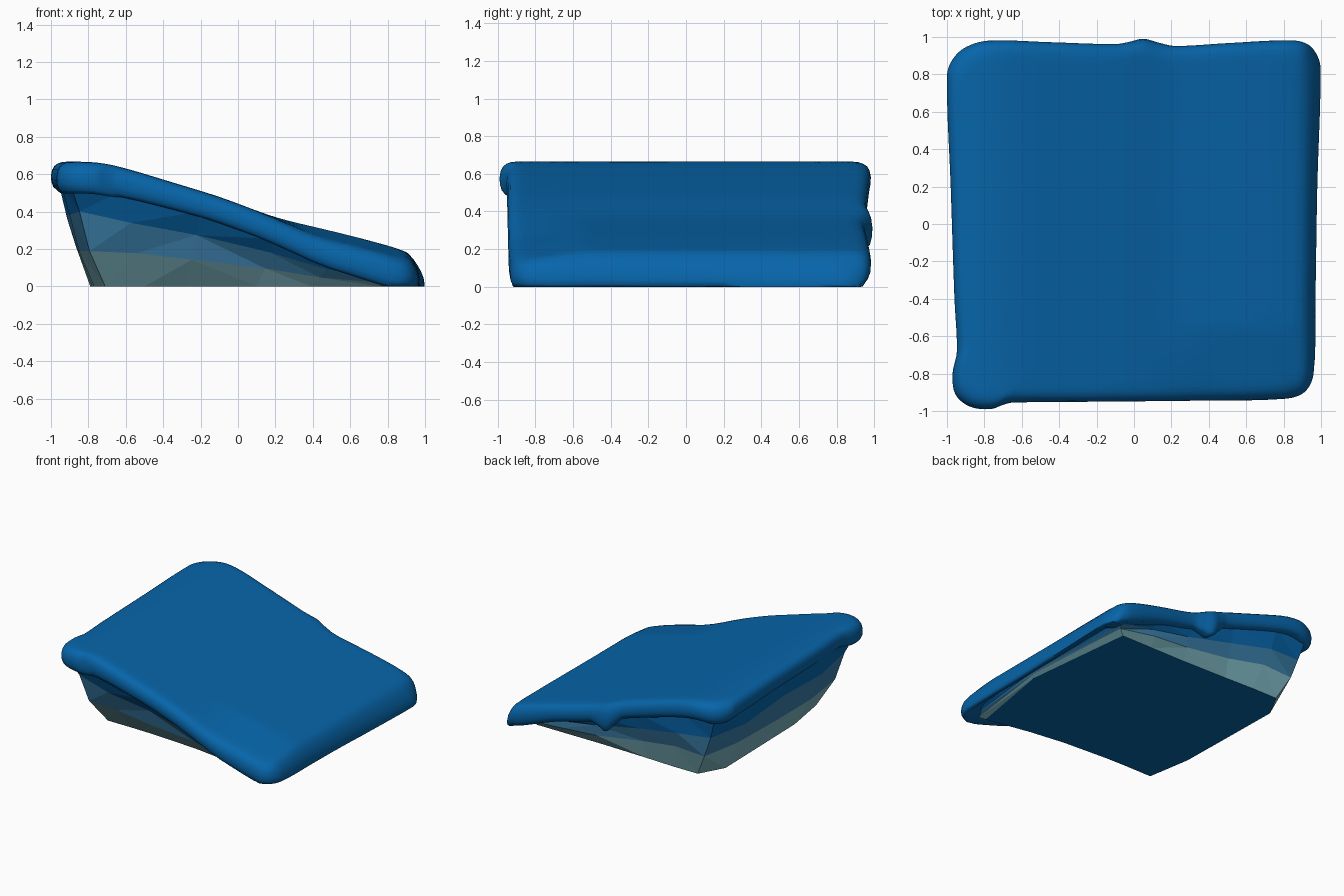
import bpy, bmesh, math, random
from mathutils import Vector

if "Cube" in bpy.data.objects:
    bpy.data.objects.remove(bpy.data.objects["Cube"])

random.seed(4)


def material(name, rgb):
    m = bpy.data.materials.new(name)
    m.diffuse_color = (*rgb, 1)
    m.use_nodes = True
    m.node_tree.nodes["Principled BSDF"].inputs["Base Color"].default_value = m.diffuse_color
    return m


BLUE = material("deep_blue", (0.002, 0.13, 0.40))
MID = material("slate_blue", (0.042, 0.20, 0.375))
PALE = material("pale_teal", (0.19, 0.43, 0.49))

# Slope profile (x, height), running down towards +x
SLOPE = [(-1.3, .668), (-.75, .666), (-.6, .632), (-.1, .48), (.2, .367),
         (.6, .272), (.82, .213), (.91, .18), (1.0, .075), (1.3, .03)]


def profile(x):
    for (x0, z0), (x1, z1) in zip(SLOPE, SLOPE[1:]):
        if x0 <= x <= x1:
            return z0 + (z1 - z0) * (x - x0) / (x1 - x0)


def top(x, y):
    # averaging rounds off the corners of the profile
    w = .08 if x < .7 else max(.02, .08 - (x - .7) * .3)
    z = sum(profile(x + w * k / 4) for k in range(-4, 5)) / 9
    # the front edge sags on the lower half
    ramp = min(1, max(0, (x - .1) / .4)) * min(1, max(0, (1.03 - x) / .2))
    edge = min(1, max(0, (-.55 - y) / .38))
    return z - .055 * ramp * ramp * (3 - 2 * ramp) * edge


# Sheet outline, counter-clockwise: x, y, extra hang of the lip
OUTLINE = [(-.65, -.955, .02), (-.2, -.95, 0), (.3, -.945, 0), (.8, -.935, .03),
           (.91, -.90, .03), (.96, -.80, 0), (.97, -.4, 0), (.98, .2, 0),
           (.998, .82, 0), (.98, .90, .03), (.93, .96, .03), (.84, .982, .03),
           (.5, .967, 0), (.22, .952, 0), (.13, .97, .04), (.05, .99, .08),
           (-.02, .975, .04), (-.1, .962, 0), (-.45, .972, 0), (-.78, .98, .01),
           (-.90, .945, .03), (-.97, .88, .03), (-1.0, .79, .01), (-.98, .2, 0),
           (-.96, -.4, 0), (-.947, -.68, 0), (-.97, -.80, .02),
           (-.955, -.91, .03), (-.88, -.975, .03), (-.77, -.99, .03), (-.70, -.967, .03)]


def smooth_loop(pts, steps):
    out, n = [], len(pts)
    for i in range(n):
        p = [Vector(pts[(i + k) % n]) for k in (-1, 0, 1, 2)]
        # tangents limited by the segment length
        d = (p[2] - p[1]).length
        m1 = (p[2] - p[0]).normalized() * d
        m2 = (p[3] - p[1]).normalized() * d
        for s in range(steps):
            t = s / steps
            out.append((2*t**3 - 3*t*t + 1) * p[1] + (t**3 - 2*t*t + t) * m1
                       + (3*t*t - 2*t**3) * p[2] + (t**3 - t*t) * m2)
    return out


def bridge(bm, a, b):
    n = len(a)
    return [bm.faces.new((a[i], a[(i + 1) % n], b[(i + 1) % n], b[i])) for i in range(n)]


def finish(bm, name, mats):
    bmesh.ops.recalc_face_normals(bm, faces=bm.faces)
    me = bpy.data.meshes.new(name)
    bm.to_mesh(me)
    bm.free()
    ob = bpy.data.objects.new(name, me)
    bpy.context.collection.objects.link(ob)
    for m in mats:
        me.materials.append(m)
    return ob


# Smooth sloping sheet with a rounded, overhanging lip
loop = smooth_loop(OUTLINE, 5)
bm = bmesh.new()
rings = [(1 - k / 24, 0) for k in range(1, 23)]              # inset, drop
rings += [(.055, .003), (.035, .010), (.018, .022), (.006, .042), (0, .07),
          (.002, .10), (.012, .125), (.03, .14), (.12, .13)]
rows = []
for inset, drop in rings:
    row = []
    for p in loop:
        x, y = p.x * (1 - inset), p.y * (1 - inset)
        hang = max(0, p.z) * drop / .14
        row.append(bm.verts.new((x, y, max(0, top(x, y) - drop - hang))))
    rows.append(row)
for a, b in zip(rows, rows[1:]):
    bridge(bm, a, b)
centre = bm.verts.new((0, 0, top(0, 0)))
for i in range(len(loop)):
    bm.faces.new((centre, rows[0][i], rows[0][(i + 1) % len(loop)]))
sheet = finish(bm, "sloping_sheet", [BLUE])
bpy.context.view_layer.objects.active = sheet
sheet.select_set(True)
bpy.ops.object.shade_smooth_by_angle(angle=math.radians(80))

# Faceted rock under the sheet: matching upper and lower outlines
UPPER = [(-.90, -.92), (-.6, -.93), (-.2, -.91), (.2, -.90), (.5, -.88), (.85, -.87),
         (.93, 0), (.88, .89), (.55, .90), (.2, .90), (-.2, .91), (-.6, .92),
         (-.90, .91), (-.96, .5), (-.95, 0), (-.95, -.5)]
LOWER = [(-.71, -.66), (-.5, -.66), (-.28, -.665), (.1, -.69), (.39, -.73), (.76, -.80),
         (.88, -.1), (.78, .80), (.5, .80), (.2, .80), (-.2, .81), (-.45, .82),
         (-.68, .82), (-.79, .62), (-.78, .15), (-.77, -.3)]
bm = bmesh.new()
levels = []
for t in (0, .36, .67, 1):
    row = []
    for (ux, uy), (lx, ly) in zip(UPPER, LOWER):
        k = t ** .8
        x, y = lx + (ux - lx) * k, ly + (uy - ly) * k
        z = max(.02, top(ux, uy) - .11) * t
        if 0 < t < 1:
            y += random.uniform(-.02, .02)
            z *= random.uniform(.92, 1.1)
        row.append(bm.verts.new((x, y, z)))
    levels.append(row)
for band, (a, b) in enumerate(zip(levels, levels[1:])):
    for f in bridge(bm, a, b):
        f.material_index = 2 - band
bm.faces.new(levels[0])                                       # blue underside
bmesh.ops.triangulate(bm, faces=bm.faces[:])
finish(bm, "rock_base", [BLUE, MID, PALE])
